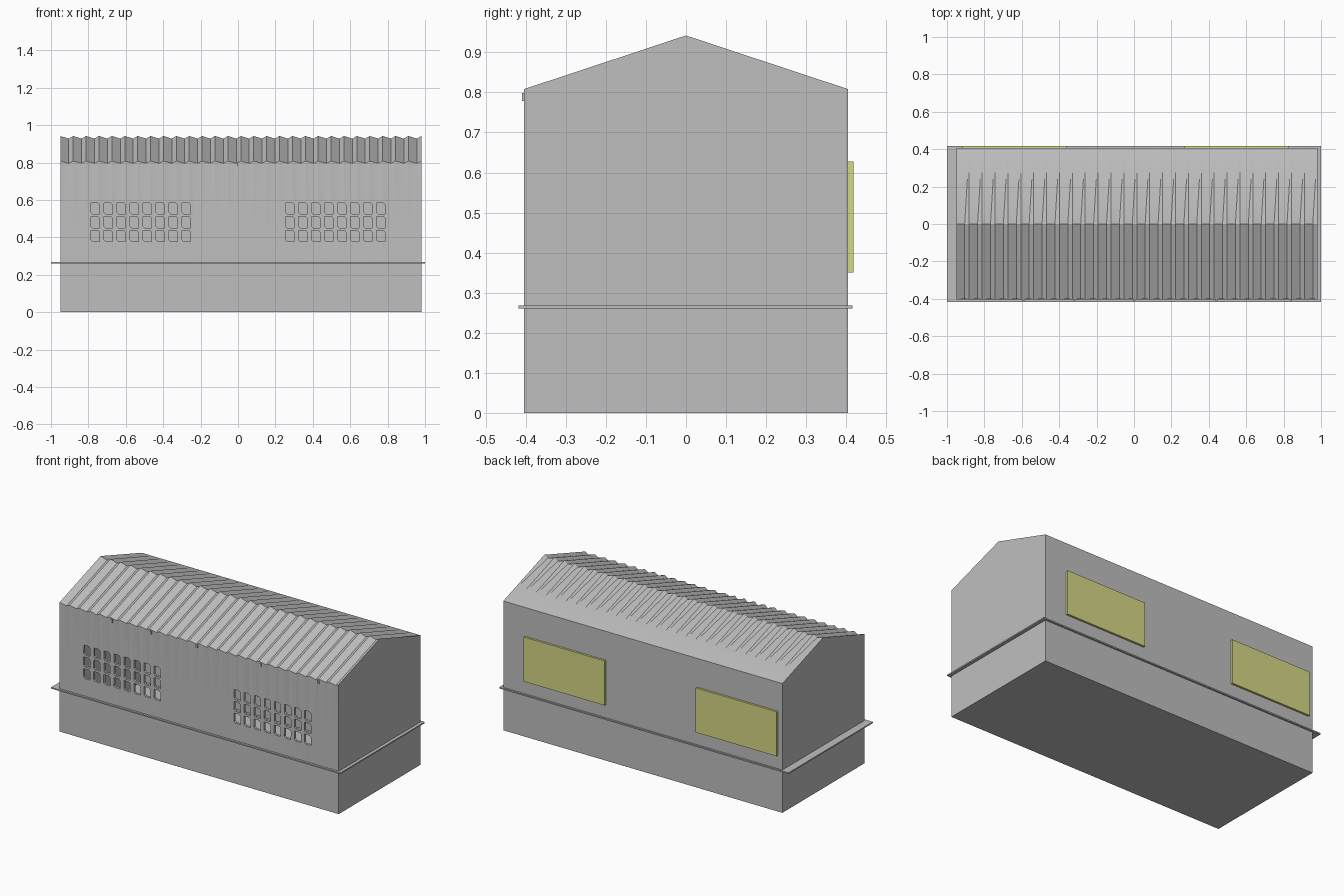
import bpy, bmesh, math

if "Cube" in bpy.data.objects:
    bpy.data.objects.remove(bpy.data.objects["Cube"])

def material(name, rgb):
    m = bpy.data.materials.new(name)
    m.diffuse_color = (*rgb, 1)
    m.use_nodes = True
    m.node_tree.nodes["Principled BSDF"].inputs["Base Color"].default_value = m.diffuse_color
    return m

grey = material("plain grey", (0.52, 0.52, 0.52))
yellow = material("pale yellow", (0.68, 0.68, 0.235))

def finish(name, bm, mat):
    bmesh.ops.recalc_face_normals(bm, faces=bm.faces)
    me = bpy.data.meshes.new(name)
    bm.to_mesh(me)
    bm.free()
    me.materials.append(mat)
    ob = bpy.data.objects.new(name, me)
    bpy.context.collection.objects.link(ob)
    return ob

def add_box(bm, lo, hi):
    vs = bmesh.ops.create_cube(bm, size=1)["verts"]
    for v in vs:
        for i in range(3):
            v.co[i] = lo[i] if v.co[i] < 0 else hi[i]

def box(name, lo, hi, mat):
    bm = bmesh.new()
    add_box(bm, lo, hi)
    return finish(name, bm, mat)

def extrude_y(bm, pts, y0, y1):
    """Prism along y from an x/z outline."""
    a = [bm.verts.new((x, y0, z)) for x, z in pts]
    b = [bm.verts.new((x, y1, z)) for x, z in pts]
    bm.faces.new(a)
    bm.faces.new(b[::-1])
    for i in range(len(pts)):
        j = (i + 1) % len(pts)
        bm.faces.new((a[i], b[i], b[j], a[j]))

X0, X1, W, RIBS = -0.95, 0.98, 0.405, 28
PITCH = (X1 - X0) / RIBS

# Shed shell: gabled section swept along x, with ribs at ridge and front eave
bm = bmesh.new()
stations = []
for k in range(RIBS):
    stations += [(X0 + k * PITCH, 0), (X0 + (k + 0.65) * PITCH, 1)]
stations.append((X1, 0))
rings = []
for x, dip in stations:
    section = [(-W, 0), (-W, 0.264), (-W + 0.005 * dip, 0.808 - 0.012 * dip),
               (0, 0.942 - 0.014 * dip), (W, 0.808), (W, 0)]
    rings.append([bm.verts.new((x, y, z)) for y, z in section])
for a, b in zip(rings, rings[1:]):
    for i in range(6):
        j = (i + 1) % 6
        bm.faces.new((a[i], b[i], b[j], a[j]))
bm.faces.new(rings[0])
bm.faces.new(rings[-1][::-1])
bmesh.ops.triangulate(bm, faces=[f for f in bm.faces if len(f.verts) == 4])
shell = finish("shed_shell", bm, grey)

# Hollow room cutter
cavity = box("room_cutter", (X0 + 0.012, -W + 0.017, 0.012),
             (X1 - 0.012, W - 0.012, 0.785), grey)

# Window pane cutters: two groups of 8 x 3 small panes with clipped corners
bm = bmesh.new()
for start in (-0.785, 0.255):
    for c in range(8):
        for r in range(3):
            x, z, w, h, k = start + c * 0.0695, 0.377 + r * 0.0735, 0.045, 0.06, 0.009
            extrude_y(bm, [(x + k, z), (x + w, z), (x + w, z + h - k),
                           (x + w - k, z + h), (x, z + h), (x, z + k)], -0.45, -0.36)
panes = finish("pane_cutter", bm, grey)

for cutter in (cavity, panes):
    mod = shell.modifiers.new(cutter.name, "BOOLEAN")
    mod.operation, mod.solver, mod.object = "DIFFERENCE", "EXACT", cutter
dg = bpy.context.evaluated_depsgraph_get()
dg.update()
shell.data = bpy.data.meshes.new_from_object(shell.evaluated_get(dg))
shell.modifiers.clear()
for cutter in (cavity, panes):
    bpy.data.objects.remove(cutter)

# Soft ripples on wall and back roof, crisp ribs on the front roof
bpy.ops.object.select_all(action="DESELECT")
shell.select_set(True)
bpy.context.view_layer.objects.active = shell
bpy.ops.object.shade_smooth_by_angle(angle=math.radians(18))

# Ledge: four strips around the walls
bm = bmesh.new()
for lo, hi in (((-1, -0.418), (1, -W + 0.008)), ((-1, W - 0.008), (1, 0.416)),
               ((-1, -W + 0.008), (X0 + 0.008, W - 0.008)),
               ((X1 - 0.008, -W + 0.008), (1, W - 0.008))):
    add_box(bm, (*lo, 0.26), (*hi, 0.268))
finish("ledge", bm, grey)

# Back panels
for i, x in enumerate((-0.92, 0.27)):
    box(f"back_panel_{i + 1}", (x, W - 0.003, 0.35), (x + 0.56, 0.418, 0.628), yellow)

# Tiny eave brackets
bm = bmesh.new()
for x in (-0.59, -0.32, 0.0, 0.44, 0.84):
    add_box(bm, (x - 0.006, -W - 0.004, 0.778), (x + 0.006, -W + 0.006, 0.798))
finish("eave_brackets", bm, grey)
